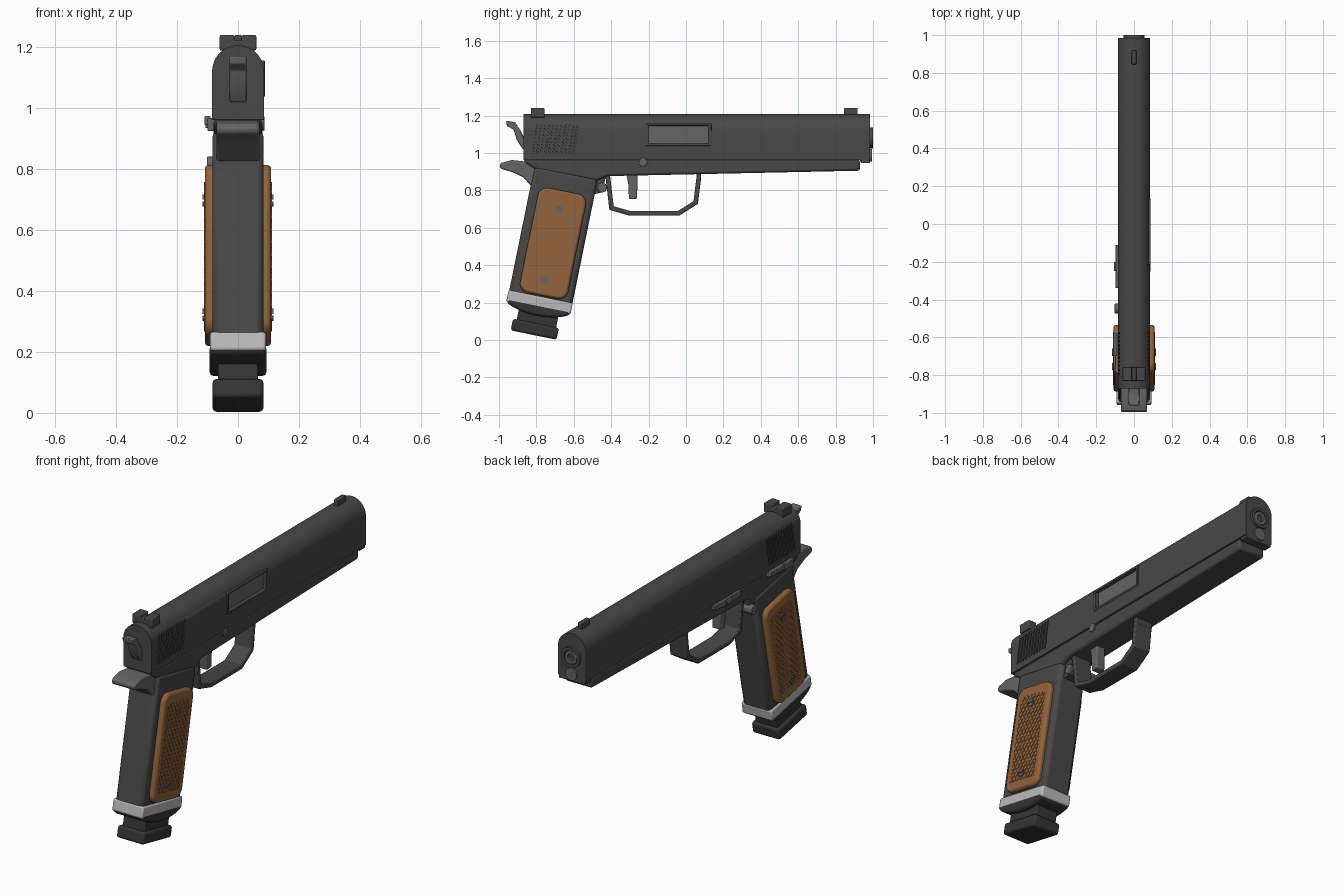
import bpy, bmesh, math
from mathutils import Vector

if "Cube" in bpy.data.objects:
    bpy.data.objects.remove(bpy.data.objects["Cube"])


def material(name, r, g, b):
    m = bpy.data.materials.new(name)
    m.diffuse_color = (r, g, b, 1)
    m.use_nodes = True
    m.node_tree.nodes["Principled BSDF"].inputs["Base Color"].default_value = m.diffuse_color
    return m


STEEL = material("dark_steel", 0.065, 0.065, 0.067)
BLACK = material("black_polymer", 0.035, 0.036, 0.038)
GREY = material("mid_grey", 0.13, 0.13, 0.135)
SILVER = material("silver", 0.5, 0.5, 0.5)
WOOD = material("wood", 0.29, 0.125, 0.045)


def finish(bm, name, mat, bevel, mirror=False):
    bmesh.ops.recalc_face_normals(bm, faces=bm.faces)
    me = bpy.data.meshes.new(name)
    bm.to_mesh(me)
    bm.free()
    ob = bpy.data.objects.new(name, me)
    bpy.context.collection.objects.link(ob)
    me.materials.append(mat)
    if mirror:
        ob.modifiers.new("mirror", 'MIRROR')
    if bevel:
        b = ob.modifiers.new("bevel", 'BEVEL')
        b.width, b.segments, b.limit_method, b.angle_limit = bevel, 2, 'ANGLE', math.radians(40)
    return ob


def add_prism(bm, pts, a, b, axis='X'):
    """Extrude a closed outline: (y, z) along X, or (x, z) along Y."""
    at = (lambda p, t: (t, p[0], p[1])) if axis == 'X' else (lambda p, t: (p[0], t, p[1]))
    lo = [bm.verts.new(at(p, a)) for p in pts]
    hi = [bm.verts.new(at(p, b)) for p in pts]
    bm.faces.new(lo)
    bm.faces.new(hi[::-1])
    n = len(pts)
    for i in range(n):
        j = (i + 1) % n
        bm.faces.new((lo[i], hi[i], hi[j], lo[j]))


def prism(name, pts, a, b, mat=STEEL, bevel=0.006, axis='X', mirror=False):
    bm = bmesh.new()
    add_prism(bm, pts, a, b, axis)
    return finish(bm, name, mat, bevel, mirror)


def rect(x0, x1, z0, z1):
    return [(x0, z0), (x1, z0), (x1, z1), (x0, z1)]


def circle(c, r, n=24):
    return [(c[0] + r * math.cos(2 * math.pi * i / n), c[1] + r * math.sin(2 * math.pi * i / n)) for i in range(n)]


def round_rect(x0, x1, z0, z1, r, n=5):
    pts = []
    for k, (cx, cz) in enumerate([(x1 - r, z1 - r), (x0 + r, z1 - r), (x0 + r, z0 + r), (x1 - r, z0 + r)]):
        for i in range(n + 1):
            t = math.pi / 2 * (k + i / n)
            pts.append((cx + r * math.cos(t), cz + r * math.sin(t)))
    return pts


def cut(ob, cutter):
    cutter.hide_render = True
    cutter.hide_viewport = True
    m = ob.modifiers.new("cut", 'BOOLEAN')
    m.object, m.solver = cutter, 'EXACT'


TILT = math.radians(11.5)


def grip(pts):
    """Tilted grip coordinates (forward, up) to (y, z)."""
    c, s = math.cos(TILT), math.sin(TILT)
    return [(-0.945 + u * c + v * s, 0.264 - u * s + v * c) for u, v in pts]


# Slide with domed top, serrations and ejection port
dome = [(0.085 * math.cos(math.pi * i / 24), 1.12 + 0.087 * math.sin(math.pi * i / 24)) for i in range(25)]
slide = prism("slide", [(-0.085, 0.962), (0.085, 0.962)] + dome, -0.87, 0.985, bevel=0, axis='Y')
bm = bmesh.new()
for i in range(11):
    y = -0.822 + i * 0.0215
    groove = [(y, 0.995), (y + 0.009, 0.995), (y + 0.034, 1.155), (y + 0.025, 1.155)]
    add_prism(bm, groove, 0.078, 0.12)
    add_prism(bm, groove, -0.12, -0.078)
cut(slide, finish(bm, "serration_cutter", STEEL, 0))
cut(slide, prism("port_cutter", rect(-0.2, 0.12, 1.05, 1.145), 0.062, 0.2, bevel=0))
b = slide.modifiers.new("bevel", 'BEVEL')
b.width, b.segments, b.limit_method, b.angle_limit = 0.003, 1, 'ANGLE', math.radians(50)
prism("slide_nose", rect(-0.08, 0.08, 0.945, 0.97), 0.935, 0.985, bevel=0.003, axis='Y')
prism("port_barrel", rect(-0.198, 0.118, 1.052, 1.143), 0.04, 0.07, GREY, 0)
port_rim = prism("port_rim", rect(-0.215, 0.135, 1.037, 1.157), 0.07, 0.088, bevel=0.003)
cut(port_rim, prism("port_rim_cutter", rect(-0.2, 0.12, 1.05, 1.145), 0.0, 0.2, bevel=0))
port_rim.modifiers.move(1, 0)

# Muzzle: bushing ring, barrel, recoil plug
for nm, r, y, mat, z, hole in [("muzzle_bushing", 0.056, 1.0, STEEL, 1.08, 0.04),
                               ("barrel", 0.036, 0.996, GREY, 1.08, 0.02),
                               ("recoil_plug", 0.034, 0.995, GREY, 0.988, 0)]:
    ob = prism(nm, circle((0, z), r), 0.93, y, mat, 0, 'Y')
    if hole:
        cut(ob, prism(nm + "_cutter", circle((0, z), hole), 0.95, 1.1, mat, 0, 'Y'))

# Sights
prism("rear_sight", [(-0.06, 1.19), (0.06, 1.19), (0.06, 1.24), (0.012, 1.24), (0.012, 1.222),
                     (-0.012, 1.222), (-0.012, 1.24), (-0.06, 1.24)], -0.83, -0.757, bevel=0.004, axis='Y')
prism("front_sight", rect(0.845, 0.918, 1.19, 1.24), -0.012, 0.012, bevel=0.004)

# Frame, grip body and beavertail
prism("frame", [(-0.87, 0.964), (0.93, 0.964), (0.93, 0.905), (-0.42, 0.876), (-0.48, 0.85), (-0.8, 0.91),
                (-0.85, 0.94)], -0.08, 0.08, bevel=0.012)
prism("grip_body", grip(rect(0, 0.345, -0.02, 0.68)), -0.084, 0.084, bevel=0.02)
prism("beavertail", [(-0.998, 0.935), (-0.985, 0.948), (-0.93, 0.962), (-0.82, 0.95), (-0.76, 0.9), (-0.78, 0.8),
                     (-0.835, 0.83), (-0.87, 0.87), (-0.93, 0.898), (-0.99, 0.915)], -0.07, 0.07, GREY, 0.008)
prism("hammer", [(-0.962, 1.172), (-0.915, 1.165), (-0.885, 1.12), (-0.86, 1.07), (-0.86, 1.02), (-0.873, 1.02),
                 (-0.905, 1.07), (-0.922, 1.125), (-0.958, 1.145)], -0.028, 0.028, GREY, 0.005)

# Wood grip panels with diamond checkering and screws
prism("grip_panel", grip(round_rect(0.048, 0.31, 0.008, 0.58, 0.05)), 0.07, 0.109, WOOD, 0.012, mirror=True)
bm = bmesh.new()
u0, u1, v0, v1, slope = 0.085, 0.275, 0.06, 0.525, 1.5
for sign in (1, -1):
    for k in range(-6, 14):
        # line v = base + slope * t, with t measured from either side
        base = v0 + k * 0.042
        ta, tb = max(0, (v0 - base) / slope), min(u1 - u0, (v1 - base) / slope)
        if tb - ta < 0.02:
            continue
        p, q = [Vector((u0 + t if sign > 0 else u1 - t, base + slope * t)) for t in (ta, tb)]
        d = (q - p).normalized() * 0.003
        n = Vector((-d.y, d.x))
        add_prism(bm, grip([p + n, p - n, q - n, q + n]), 0.1, 0.1115)
finish(bm, "grip_checkering", WOOD, 0, True)
for nm, v in [("upper", 0.478), ("lower", 0.095)]:
    c = grip([(0.175, v)])[0]
    sc = prism(nm + "_grip_screw", circle(c, 0.02, 16), 0.09, 0.116, GREY, 0, mirror=True)
    cut(sc, prism(nm + "_slot_cutter", rect(c[0] - 0.03, c[0] + 0.03, c[1] - 0.003, c[1] + 0.003), 0.112, 0.13, bevel=0))
    sc.modifiers.move(1, 0)

# Magazine well and magazine base
prism("magwell_band", grip(rect(-0.004, 0.346, -0.06, 0.002)), -0.092, 0.092, SILVER, 0.008)
arc = [(0.34 * (1 - i / 10), -0.06 - 0.042 * math.sin(math.pi * i / 10) ** 0.6) for i in range(1, 10)]
prism("magwell_flare", grip([(0, -0.04), (0.342, -0.04), (0.342, -0.065)] + arc + [(0, -0.065)]), -0.093, 0.093, BLACK, 0.014)
prism("magazine_neck", grip(rect(0.07, 0.285, -0.16, -0.05)), -0.066, 0.066, BLACK, 0.006)
prism("magazine_base", grip(rect(0.05, 0.3, -0.207, -0.143)), -0.083, 0.083, BLACK, 0.012)

# Trigger guard: a strip offset from its centre path
path = [Vector(p) for p in [(-0.42, 0.89), (-0.398, 0.705), (-0.3, 0.677), (-0.04, 0.677), (0.052, 0.735), (0.068, 0.865)]]
outer, inner = [], []
for i, p in enumerate(path):
    d1 = (p - path[max(i - 1, 0)]) if i else path[1] - p
    d2 = (path[i + 1] - p) if i + 1 < len(path) else d1
    d1, d2 = d1.normalized(), d2.normalized()
    t = (d1 + d2).normalized()
    n = Vector((-t.y, t.x)) * 0.0125 / max(t.dot(d1), 0.3)
    inner.append(p + n)
    outer.append(p - n)
prism("trigger_guard", outer + inner[::-1], -0.052, 0.052, bevel=0.005)
prism("guard_front_mount", rect(0.055, 0.081, 0.855, 0.895), -0.052, 0.052, bevel=0.004)
prism("trigger", [(-0.32, 0.89), (-0.258, 0.89), (-0.262, 0.755), (-0.305, 0.752), (-0.308, 0.83)], -0.026, 0.026, GREY, 0.006)

# Controls: pin, magazine release, slide stop, thumb safety
prism("slide_stop_pin", circle((-0.23, 0.95), 0.023), 0.0, 0.087, GREY, 0.002)
prism("magazine_release", circle((-0.448, 0.815), 0.026), -0.102, 0.06, GREY, 0.003)
prism("magazine_release_seat", [(-0.53, 0.85), (-0.53, 0.77), (-0.445, 0.79), (-0.43, 0.87)], -0.078, 0.055, bevel=0.004)
prism("slide_stop", [(-0.34, 0.935), (-0.21, 0.925), (-0.11, 0.94), (-0.11, 0.965), (-0.34, 0.965)], -0.098, -0.07, GREY, 0.003)
prism("slide_stop_tab", rect(-0.25, -0.2, 0.935, 0.96), -0.107, -0.09, GREY, 0.003)
prism("thumb_safety", [(-0.79, 0.925), (-0.58, 0.94), (-0.58, 0.965), (-0.79, 0.968)], -0.1, -0.07, GREY, 0.004)
prism("thumb_safety_shelf", rect(-0.7, -0.58, 0.945, 0.975), -0.11, -0.09, GREY, 0.004)

# Smooth shading with sharp edges
bpy.ops.object.select_all(action='DESELECT')
for ob in bpy.context.scene.objects:
    if not ob.hide_render:
        ob.select_set(True)
        bpy.context.view_layer.objects.active = ob
bpy.ops.object.shade_smooth_by_angle(angle=math.radians(30))
